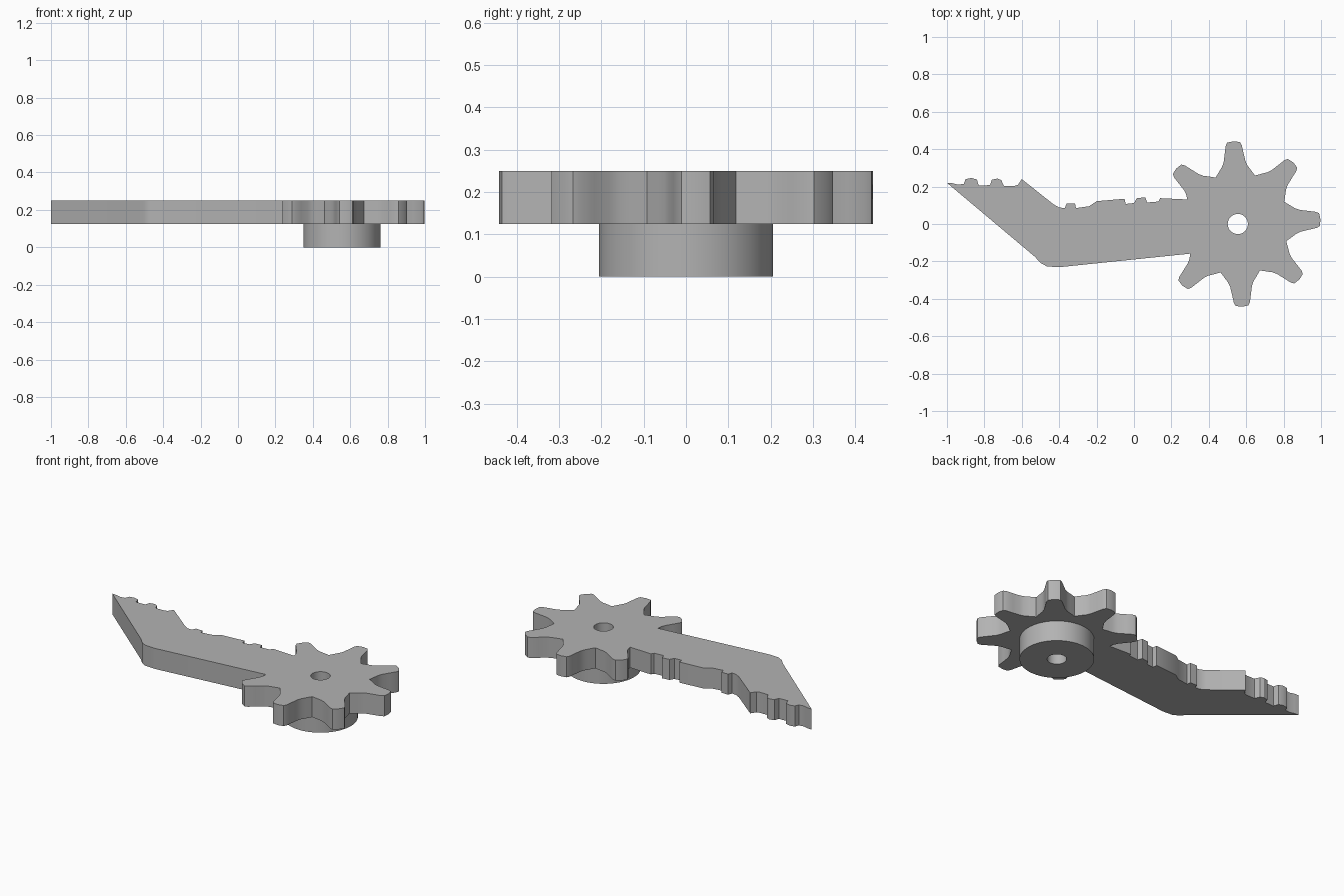
import bpy
from math import cos, sin, pi, radians

cube = bpy.data.objects.get("Cube")
if cube:
    bpy.data.objects.remove(cube, do_unlink=True)

CENTRE_X = 0.555
THICK = 0.125

grey = bpy.data.materials.new("plain grey")
grey.use_nodes = True
colour = (0.45, 0.45, 0.45, 1)
grey.diffuse_color = colour
grey.node_tree.nodes["Principled BSDF"].inputs["Base Color"].default_value = colour


def circle(radius, count):
    return [(CENTRE_X + radius * cos(2 * pi * i / count),
             radius * sin(2 * pi * i / count)) for i in range(count)]


def plate(name, loops, bottom):
    """Extrude closed outlines (inner loops become holes) into a solid mesh."""
    curve = bpy.data.curves.new(name, 'CURVE')
    curve.dimensions = '2D'
    curve.fill_mode = 'BOTH'
    curve.extrude = THICK / 2
    for loop in loops:
        spline = curve.splines.new('POLY')
        spline.points.add(len(loop) - 1)
        for point, (x, y) in zip(spline.points, loop):
            point.co = (x, y, 0, 1)
        spline.use_cyclic_u = True
    curve.materials.append(grey)
    obj = bpy.data.objects.new(name, curve)
    bpy.context.collection.objects.link(obj)
    obj.location.z = bottom + THICK / 2
    bpy.ops.object.select_all(action='DESELECT')
    obj.select_set(True)
    bpy.context.view_layer.objects.active = obj
    bpy.ops.object.convert(target='MESH')
    bpy.ops.object.shade_smooth_by_angle(angle=radians(30))


def gear_teeth():
    """Seven teeth, counter-clockwise; the arm takes the place of the eighth."""
    half = [(0.288, 0.083), (0.31, 0.068), (0.335, 0.058), (0.38, 0.05),
            (0.42, 0.043), (0.437, 0.034)]
    tooth = [(r, -t) for r, t in half] + [(0.443, 0)] + half[::-1]
    points = []
    for i in range(7):
        a = radians(228 + 45 * i)
        points += [(CENTRE_X + r * cos(a) - t * sin(a), r * sin(a) + t * cos(a))
                   for r, t in tooth]
        if i < 6:  # rounded valley between teeth
            v = a + pi / 8
            points.append((CENTRE_X + 0.275 * cos(v), 0.275 * sin(v)))
    return points


# Arm edge with small bumps, running from the gear to the tip and back
arm = [(0.14, 0.138), (0.13, 0.12), (0.07, 0.115), (0.06, 0.143), (0.015, 0.138),
       (0, 0.112), (-0.045, 0.107), (-0.05, 0.135), (-0.2, 0.122), (-0.24, 0.095),
       (-0.31, 0.085), (-0.315, 0.11), (-0.36, 0.11), (-0.37, 0.085), (-0.4, 0.088),
       (-0.43, 0.105), (-0.6, 0.24), (-0.62, 0.21), (-0.64, 0.203), (-0.695, 0.203),
       (-0.71, 0.235), (-0.73, 0.243), (-0.76, 0.237), (-0.77, 0.208), (-0.83, 0.205),
       (-0.84, 0.238), (-0.87, 0.246), (-0.9, 0.24), (-0.91, 0.215), (-0.94, 0.21),
       (-0.97, 0.218), (-1, 0.22), (-0.53, -0.175), (-0.5, -0.208), (-0.465, -0.227),
       (-0.4, -0.231)]

plate("toothed_lever", [gear_teeth() + arm, circle(0.054, 40)], THICK)
plate("round_hub", [circle(0.206, 72), circle(0.054, 40)], 0)
